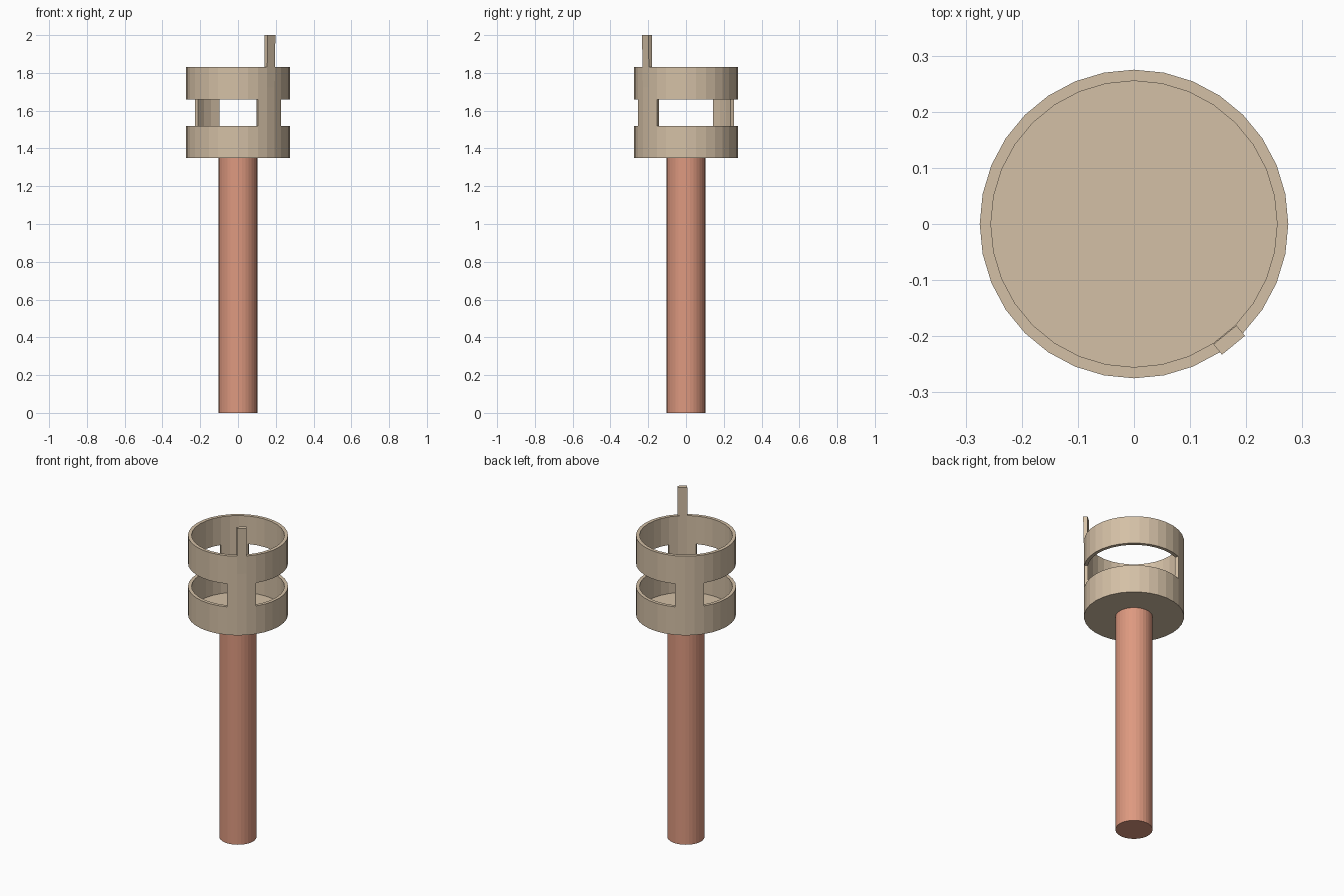
import bpy, bmesh, math
from mathutils import Vector

if "Cube" in bpy.data.objects:
    bpy.data.objects.remove(bpy.data.objects["Cube"])

SIDES = 32
R_OUT, R_IN = 0.275, 0.255
LEVELS = [1.35, 1.52, 1.66, 1.83]
FLOOR_Z = 1.365
POSTS = {26, 27, 28, 10, 11, 12}   # wall segments kept between the two openings


def material(name, rgb):
    m = bpy.data.materials.new(name)
    m.diffuse_color = (*rgb, 1)
    m.use_nodes = True
    m.node_tree.nodes["Principled BSDF"].inputs["Base Color"].default_value = m.diffuse_color
    return m


def make_object(name, bm, mat):
    bmesh.ops.recalc_face_normals(bm, faces=bm.faces)
    me = bpy.data.meshes.new(name)
    bm.to_mesh(me)
    bm.free()
    me.materials.append(mat)
    ob = bpy.data.objects.new(name, me)
    bpy.context.collection.objects.link(ob)
    return ob


tan = material("warm tan", (0.658, 0.527, 0.381))
salmon = material("salmon", (0.730, 0.319, 0.216))

# Handle
bm = bmesh.new()
bmesh.ops.create_cone(bm, cap_ends=True, segments=SIDES, radius1=0.102,
                      radius2=0.102, depth=1.35)
bmesh.ops.translate(bm, vec=(0, 0, 0.675), verts=bm.verts)
make_object("handle", bm, salmon)

# Cup: two bands joined by two posts, closed by a floor
bm = bmesh.new()


def ring(r, z):
    return [bm.verts.new((r * math.cos(math.tau * k / SIDES),
                          r * math.sin(math.tau * k / SIDES), z)) for k in range(SIDES)]


outer = [ring(R_OUT, z) for z in LEVELS]
inner = [ring(R_IN, z) for z in [FLOOR_Z] + LEVELS[1:]]


def filled(row, k):
    return row in (0, 2) or (row == 1 and k % SIDES in POSTS)


for row in range(3):
    for k in range(SIDES):
        n = (k + 1) % SIDES
        if filled(row, k):
            for shell in (outer, inner):
                bm.faces.new((shell[row][k], shell[row][n],
                              shell[row + 1][n], shell[row + 1][k]))
        # rims and ledges above and below the openings
        if filled(row, k) != filled(row + 1, k):
            t = row + 1
            bm.faces.new((outer[t][k], outer[t][n], inner[t][n], inner[t][k]))
        # post sides
        if filled(row, k) != filled(row, n):
            bm.faces.new((outer[row][n], outer[row + 1][n],
                          inner[row + 1][n], inner[row][n]))
bm.faces.new(outer[0])
bm.faces.new(inner[0])
make_object("cup", bm, tan)

# Upright tab on the rim, above the middle of the front post
a = math.tau * 27.5 / SIDES
out = Vector((math.cos(a), math.sin(a), 0))
side = Vector((-math.sin(a), math.cos(a), 0))
bm = bmesh.new()
bmesh.ops.create_cube(bm, size=2)
for v in bm.verts:
    z, r_in, r_out = (2.0, 0.2555, 0.2795) if v.co.z > 0 else (1.70, 0.2545, 0.2732)
    r = r_out if v.co.x > 0 else r_in
    v.co = out * r + side * (0.0265 * v.co.y) + Vector((0, 0, z))
make_object("rim_tab", bm, tan)
